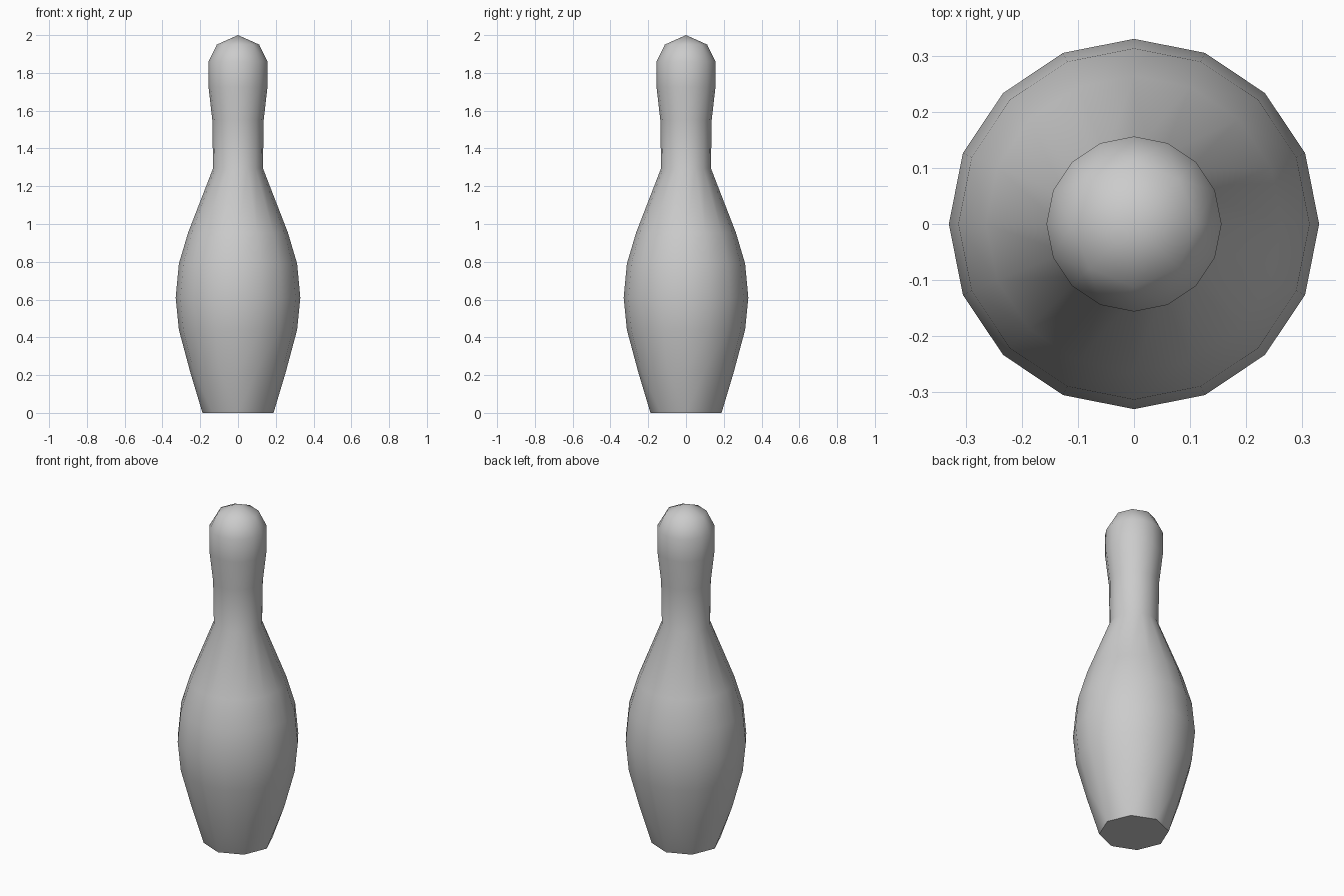
import bpy, bmesh
from math import sin, cos, pi, radians

if "Cube" in bpy.data.objects:
    bpy.data.objects.remove(bpy.data.objects["Cube"])

# profile: radius, height, number of sides (coarser at the base and crown)
PROFILE = [
    (0.188, 0.00, 8), (0.254, 0.22, 16), (0.313, 0.44, 16), (0.33, 0.61, 16),
    (0.313, 0.79, 16), (0.264, 0.955, 16), (0.132, 1.295, 16),
    (0.136, 1.55, 16), (0.156, 1.725, 16), (0.156, 1.86, 16), (0.112, 1.95, 8),
]

bm = bmesh.new()


def ring(r, z, n):
    return [bm.verts.new((r * cos(2 * pi * i / n), r * sin(2 * pi * i / n), z))
            for i in range(n)]


def bridge(a, b):
    if len(a) == len(b):
        n = len(a)
        for i in range(n):
            j = (i + 1) % n
            bm.faces.new((a[i], a[j], b[j], b[i]))
        return
    # 8-to-16 transition with triangles
    few, many = sorted((a, b), key=len)
    n, m = len(few), len(many)
    for i in range(n):
        p, q = few[i], few[(i + 1) % n]
        u, v, w = many[2 * i], many[2 * i + 1], many[(2 * i + 2) % m]
        for tri in ((p, v, u), (p, q, v), (q, w, v)):
            bm.faces.new(tri)


# body and neck
rings = [ring(*p) for p in PROFILE]
for lower, upper in zip(rings, rings[1:]):
    bridge(lower, upper)

# flat base
bm.faces.new(rings[0])

# pointed crown
top = bm.verts.new((0, 0, 2.0))
crown = rings[-1]
for i in range(len(crown)):
    bm.faces.new((crown[i], crown[(i + 1) % len(crown)], top))

bmesh.ops.recalc_face_normals(bm, faces=bm.faces[:])
mesh = bpy.data.meshes.new("pin")
bm.to_mesh(mesh)
bm.free()
pin = bpy.data.objects.new("pin", mesh)
bpy.context.collection.objects.link(pin)

# smooth sides, crisp base edge
bpy.context.view_layer.objects.active = pin
pin.select_set(True)
bpy.ops.object.shade_smooth_by_angle(angle=radians(60))
